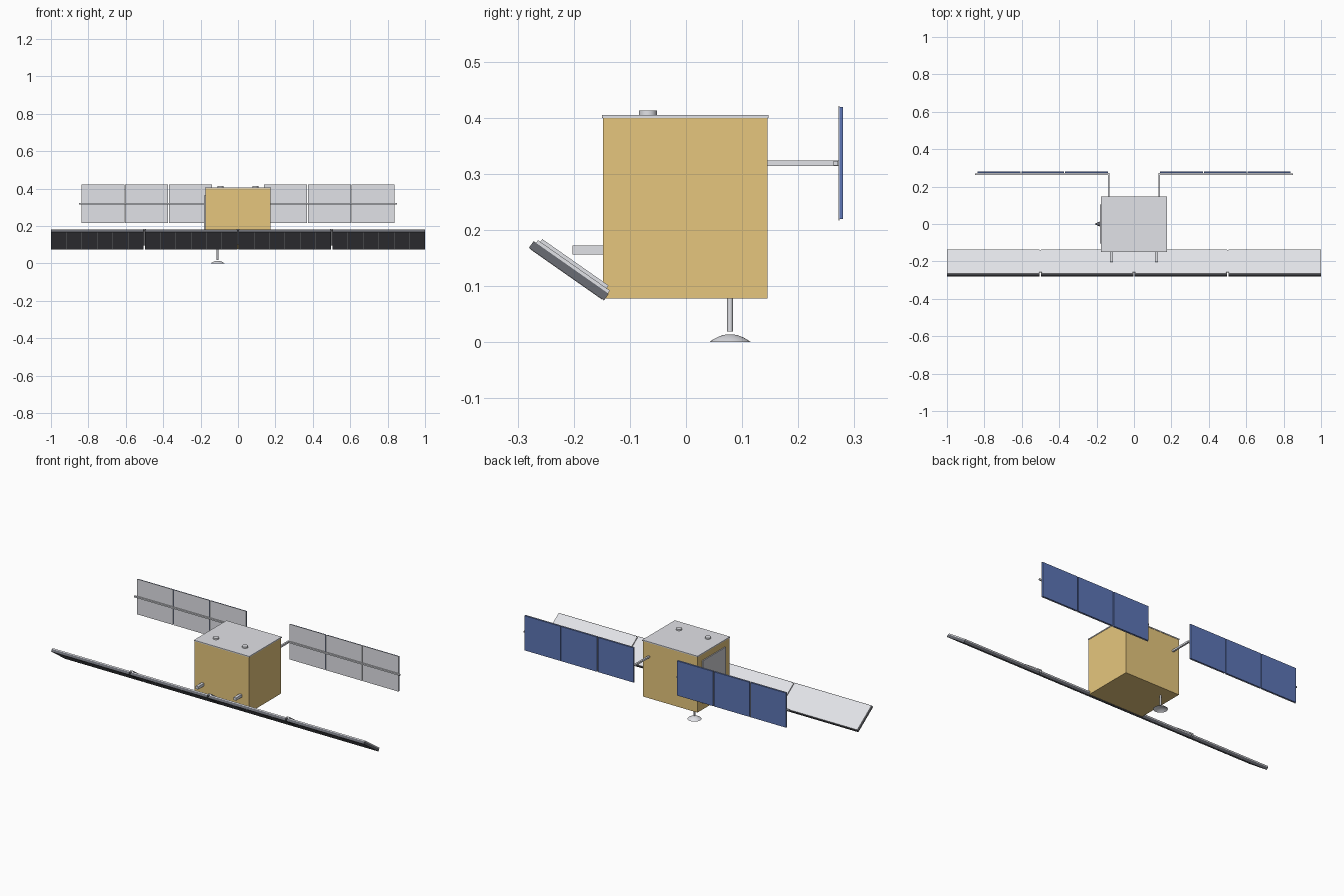
import bpy, bmesh, math
from mathutils import Vector, Matrix

if "Cube" in bpy.data.objects:
    bpy.data.objects.remove(bpy.data.objects["Cube"])


def material(name, r, g, b):
    lin = lambda c: ((c / 255 + 0.055) / 1.055) ** 2.4
    m = bpy.data.materials.new(name)
    m.diffuse_color = (lin(r), lin(g), lin(b), 1)
    m.use_nodes = True
    m.node_tree.nodes["Principled BSDF"].inputs["Base Color"].default_value = m.diffuse_color
    return m


GOLD = material("gold foil", 230, 198, 125)
GREY = material("light grey metal", 228, 229, 234)
PALE = material("pale grey backing", 229, 230, 235)
MID = material("radiator grey", 208, 209, 213)
DARK = material("charcoal antenna", 106, 108, 115)
BLUE = material("solar blue", 93, 118, 182)


def finish(name, bm, mat, matrix=None, smooth=False):
    if matrix:
        bm.transform(matrix)
    bmesh.ops.recalc_face_normals(bm, faces=bm.faces)
    me = bpy.data.meshes.new(name)
    bm.to_mesh(me)
    bm.free()
    me.materials.append(mat)
    ob = bpy.data.objects.new(name, me)
    bpy.context.collection.objects.link(ob)
    if smooth:
        bpy.ops.object.select_all(action='DESELECT')
        ob.select_set(True)
        bpy.context.view_layer.objects.active = ob
        bpy.ops.object.shade_smooth_by_angle(angle=math.radians(40))
    return ob


def box(name, lo, hi, mat, matrix=None):
    lo, hi = Vector(lo), Vector(hi)
    bm = bmesh.new()
    bmesh.ops.create_cube(bm, size=1)
    for v in bm.verts:
        v.co = [(lo[i] + hi[i]) / 2 + v.co[i] * (hi[i] - lo[i]) for i in range(3)]
    return finish(name, bm, mat, matrix)


def bar(name, a, b, r, mat):
    """Square bar of half-width r along one axis from a to b."""
    lo = [min(p, q) - (r if p == q else 0) for p, q in zip(a, b)]
    hi = [max(p, q) + (r if p == q else 0) for p, q in zip(a, b)]
    return box(name, lo, hi, mat)


def rod(name, a, b, r1, mat, r2=None, sides=24):
    a, b = Vector(a), Vector(b)
    d = b - a
    bm = bmesh.new()
    bmesh.ops.create_cone(bm, cap_ends=True, segments=sides, radius1=r1,
                          radius2=r1 if r2 is None else r2, depth=d.length)
    mx = Matrix.Translation((a + b) / 2) @ d.to_track_quat('Z', 'Y').to_matrix().to_4x4()
    return finish(name, bm, mat, mx, True)


# Main body, roof plate and roof sensors
box("body", (-.175, -.148, .078), (.175, .145, .399), GOLD)
box("roof_plate", (-.177, -.15, .399), (.177, .147, .405), GREY)
for s in (-1, 1):
    x = s * .093
    rod("roof_sensor", (x, -.068, .405), (x, -.068, .413), .016, GREY)

# Radiator and small nozzle on the left side
box("side_radiator", (-.181, -.105, .118), (-.175, .105, .363), MID)
rod("side_nozzle", (-.181, 0, .13), (-.208, 0, .13), .014, DARK, .002)

# Front antenna mounts, rear arms and solar wings
for s in (-1, 1):
    x = s * .121
    bar("antenna_mount", (x, -.202, .164), (x, -.145, .164), .008, GREY)
    x = s * .135
    bar("wing_arm", (x, .14, .319), (x, .2715, .319), .005, GREY)
    bar("wing_spar", (x - s * .004, .267, .319), (s * .85, .267, .319), .004, GREY)
    for i in range(3):
        xs = sorted((s * (.139 + .234 * i), s * (.369 + .234 * i)))
        box("solar_panel_back", (xs[0], .2715, .217), (xs[1], .2740, .421), GREY)
        box("solar_cells", (xs[0] + .001, .2740, .219), (xs[1] - .001, .280, .419), BLUE)

# Tilted antenna: local y runs down the slope, local z is its upper normal
tilt = Matrix.Translation((0, -.280, .168)) @ Matrix.Rotation(math.radians(-35), 4, 'X')
for i in range(4):
    x0, x1 = -1 + .5 * i, -.5 + .5 * i
    x0 += .004 if i else 0
    x1 -= .004 if i < 3 else 0
    box("antenna_panel", (x0, 0, 0), (x1, .1635, .0145), DARK, tilt)
    box("antenna_backing", (x0, .0055, .0145), (x1, .162, .0205), PALE, tilt)
    for k in range(1, 6):
        x = x0 + (x1 - x0) * k / 6
        box("antenna_seam", (x - .0015, .004, -.0008), (x + .0015, .159, 0), GREY, tilt)
for x in (-.5, 0, .5):
    box("hinge_rib", (x - .009, .0105, .0205), (x + .009, .155, .0265), GREY, tilt)

# Downlink mast and shallow dish, turned from a profile
DX, DY = -.109, .0785
rod("mast", (DX, DY, .019), (DX, DY, .080), .005, GREY)
R, H, N = .037, .014, 8
bm = bmesh.new()
cap = lambda h: [(R * k / N, h * (1 - (k / N) ** 2)) for k in range(N + 1)]
profile = cap(H) + cap(H - .0015)[-2::-1]
vs = [bm.verts.new((r, 0, z)) for r, z in profile]
es = [bm.edges.new(p) for p in zip(vs, vs[1:])]
bmesh.ops.spin(bm, geom=vs + es, cent=(0, 0, 0), axis=(0, 0, 1), angle=math.tau, steps=32)
bmesh.ops.remove_doubles(bm, verts=bm.verts, dist=1e-5)
finish("dish", bm, GREY, Matrix.Translation((DX, DY, 0)), True)
